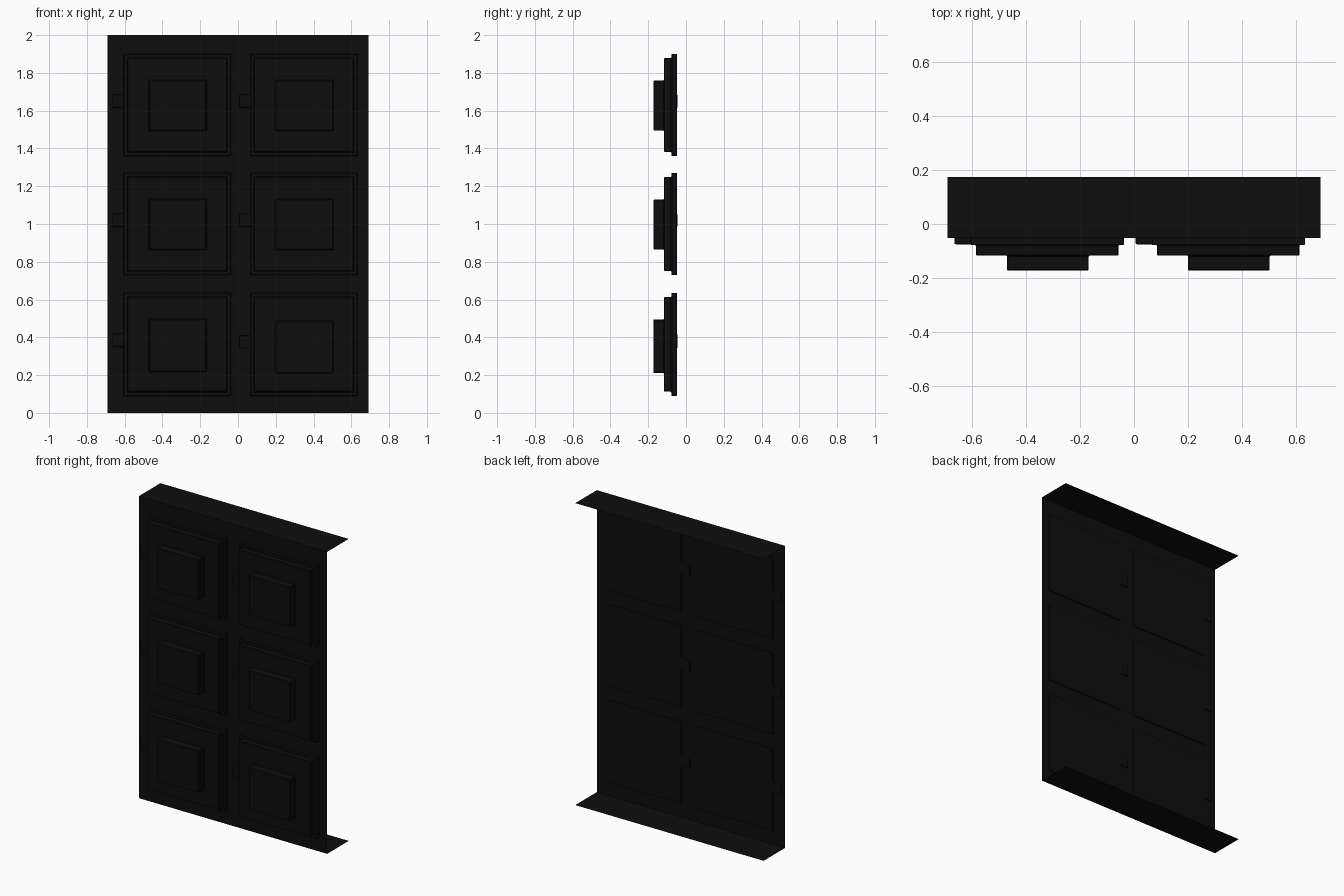
import bpy, bmesh

if "Cube" in bpy.data.objects:
    bpy.data.objects.remove(bpy.data.objects["Cube"])

mat = bpy.data.materials.new("black")
mat.diffuse_color = (0.004, 0.004, 0.004, 1)
mat.use_nodes = True
mat.node_tree.nodes["Principled BSDF"].inputs["Base Color"].default_value = mat.diffuse_color


def make(name, bm, bevel=0.0, segments=1):
    bmesh.ops.recalc_face_normals(bm, faces=bm.faces)
    me = bpy.data.meshes.new(name)
    bm.to_mesh(me)
    bm.free()
    me.materials.append(mat)
    ob = bpy.data.objects.new(name, me)
    bpy.context.collection.objects.link(ob)
    if bevel:
        m = ob.modifiers.new("bevel", 'BEVEL')
        m.width, m.segments = bevel, segments
    return ob


def stack(name, layers, y_back, bevel, segments=1):
    """Stepped block: each layer is (x0, x1, z0, z1, y_front)."""
    bm = bmesh.new()

    def ring(l, y):
        x0, x1, z0, z1, _ = l
        return [bm.verts.new((x, y, z)) for x, z in
                ((x0, z0), (x1, z0), (x1, z1), (x0, z1))]

    rings, y = [], y_back
    for l in layers:
        rings += [ring(l, y), ring(l, l[4])]
        y = l[4]
    for a, b in zip(rings, rings[1:]):
        for i in range(4):
            j = (i + 1) % 4
            bm.faces.new((a[i], a[j], b[j], b[i]))
    bm.faces.new(rings[0])
    bm.faces.new(rings[-1])
    return make(name, bm, bevel, segments)


# Thin cabinet front with top and bottom flanges, open sides
bm = bmesh.new()
profile = [(0.173, 0), (-0.052, 0), (-0.052, 2), (0.173, 2)]
left, right = [[bm.verts.new((x, y, z)) for y, z in profile] for x in (-0.69, 0.69)]
for i in range(3):
    bm.faces.new((left[i], left[i + 1], right[i + 1], right[i]))
make("cabinet_front", bm)

# Six stepped doors, each with a small latch tab on its left
rows = [("bottom", 0.09, 0.635, 0.22, 0.495, 0.385),
        ("middle", 0.73, 1.27, 0.865, 1.13, 1.02),
        ("top", 1.36, 1.90, 1.495, 1.76, 1.65)]
for side, dx in (("left", 0), ("right", 0.67)):
    for row, z0, z1, p0, p1, zt in rows:
        drop = 0.01 if (side, row) == ("right", "bottom") else 0
        stack(f"door_{side}_{row}", [
            (-0.605 + dx, -0.037 + dx, z0, z1, -0.078),
            (-0.585 + dx, -0.058 + dx, z0 + 0.022, z1 - 0.022, -0.117),
            (-0.47 + dx, -0.168 + dx, p0 - drop, p1 - drop, -0.172),
        ], -0.047, 0.003)
        stack(f"latch_{side}_{row}", [
            (-0.665 + dx, -0.595 + dx, zt - 0.035 - drop, zt + 0.035 - drop, -0.075),
        ], -0.045, 0.006, 2)
